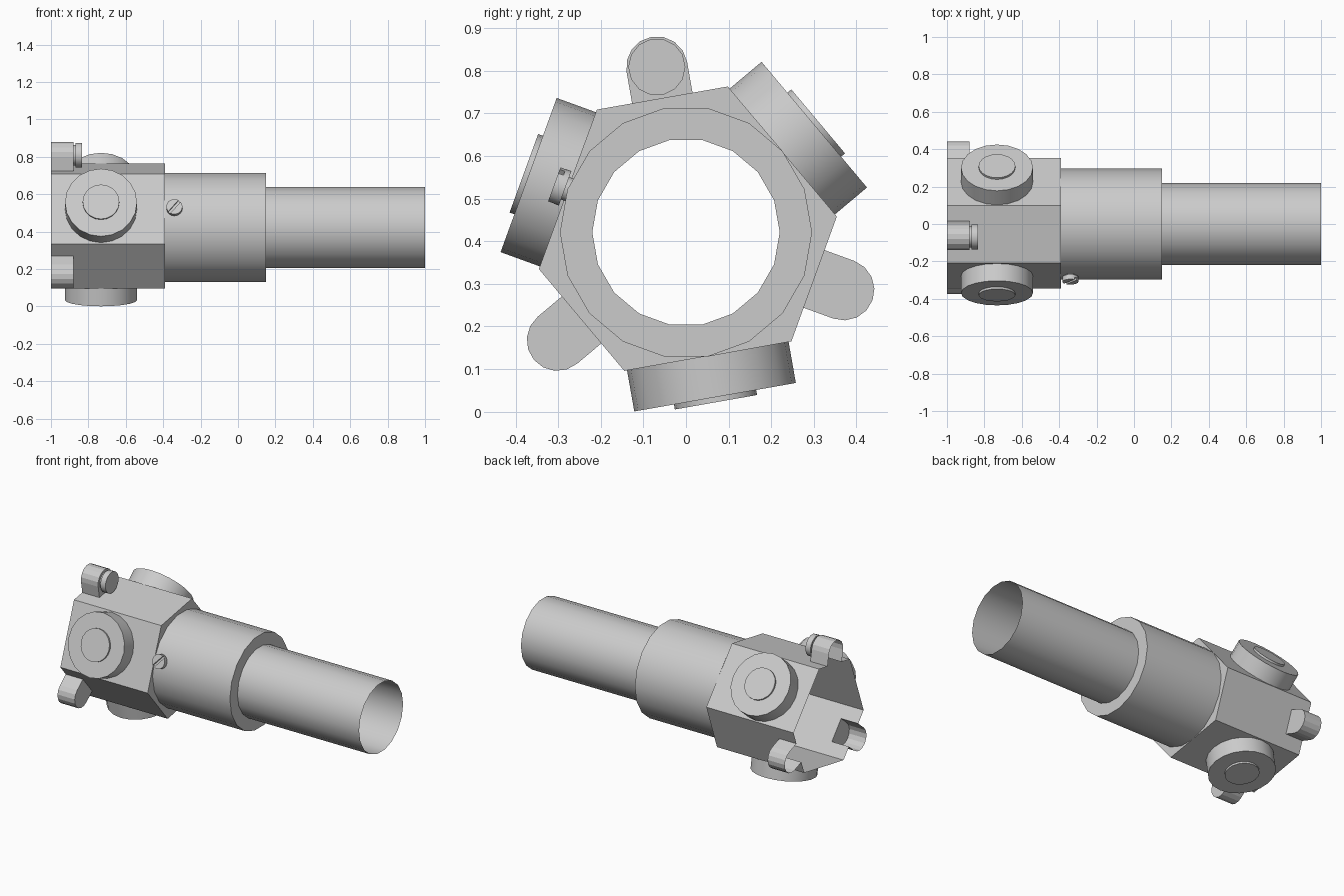
import bpy, bmesh, math
from mathutils import Matrix, Vector

if "Cube" in bpy.data.objects:
    bpy.data.objects.remove(bpy.data.objects["Cube"])

CZ = 0.421                       # height of the main axis
LUGS, KNOBS = (100, 220, 340), (40, 160, 280)
LUG_D, KNOB_D = 0.32, 0.295      # distance of the six walls from the axis


def finish(name, bm, smooth=True):
    bmesh.ops.remove_doubles(bm, verts=bm.verts, dist=1e-5)
    bmesh.ops.recalc_face_normals(bm, faces=bm.faces)
    me = bpy.data.meshes.new(name)
    bm.to_mesh(me)
    bm.free()
    ob = bpy.data.objects.new(name, me)
    bpy.context.collection.objects.link(ob)
    if smooth:
        bpy.ops.object.select_all(action='DESELECT')
        ob.select_set(True)
        bpy.context.view_layer.objects.active = ob
        bpy.ops.object.shade_smooth_by_angle(angle=math.radians(32))
    return ob


def axial(d=0, ang=0):
    """Frame whose z runs along world x, shifted d outward at ang."""
    a = math.radians(ang)
    m = Matrix(((0, 0, 1, 0), (1, 0, 0, d * math.cos(a)),
                (0, 1, 0, CZ + d * math.sin(a)), (0, 0, 0, 1)))
    return m


def radial(x, ang):
    """Frame at axis position x whose z points outward at ang."""
    a = math.radians(ang)
    c, s = math.cos(a), math.sin(a)
    return Matrix(((1, 0, 0, x), (0, s, c, 0), (0, -c, s, CZ), (0, 0, 0, 1)))


def lathe(name, profile, sides, frame, caps=(True, True)):
    bm = bmesh.new()
    rings = []
    for r, h in profile:
        rings.append([bm.verts.new(frame @ Vector((r * math.cos(k * math.tau / sides),
                      r * math.sin(k * math.tau / sides), h))) for k in range(sides)])
    for a, b in zip(rings, rings[1:]):
        for k in range(sides):
            j = (k + 1) % sides
            bm.faces.new((a[k], a[j], b[j], b[k]))
    if caps[0]:
        bm.faces.new(rings[0])
    if caps[1]:
        bm.faces.new(rings[-1])
    return finish(name, bm)


def at(ang, d, t=0):
    """Cross-section point d outward at ang and t sideways."""
    a = math.radians(ang)
    return (d * math.cos(a) - t * math.sin(a), CZ + d * math.sin(a) + t * math.cos(a))


def sheet(bm, pts, x0, x1, closed=True):
    for k in range(len(pts) if closed else len(pts) - 1):
        p, q = pts[k], pts[(k + 1) % len(pts)]
        bm.faces.new([bm.verts.new(v) for v in
                      ((x0, *p), (x0, *q), (x1, *q), (x1, *p))])


# Six-sided hollow housing, with three rounded lugs at its open end
def corner(ang, d, d2):          # where wall ang meets wall ang + 60
    t = (d2 - d * 0.5) / math.sin(math.radians(60))
    return at(ang, d, t)


hexagon, lobed = [], []
lobes = []
for ang in sorted(LUGS + KNOBS):
    lug = ang in LUGS
    d, d2 = (LUG_D, KNOB_D) if lug else (KNOB_D, LUG_D)
    if lug:
        w, c = 0.072, 0.394
        arc = [math.radians(-90 + 22.5 * k) for k in range(9)]
        lobe = [at(ang, LUG_D, -w)]
        lobe += [at(ang, c + w * math.cos(f), w * math.sin(f)) for f in arc]
        lobe += [at(ang, LUG_D, w)]
        lobes.append(lobe)
        lobed += lobe
    hexagon.append(corner(ang, d, d2))
    lobed.append(hexagon[-1])

bm = bmesh.new()
sheet(bm, lobed, -1, -0.88)
sheet(bm, hexagon, -0.88, -0.39)
for lobe in lobes:
    bm.faces.new([bm.verts.new((-0.88, *p)) for p in lobe])
finish("housing", bm, smooth=False)

# Ring plate closing the housing around the sleeve
bm = bmesh.new()
ring = [at(20 * k, 0.296) for k in range(18)]
for loop in (hexagon, ring):
    vs = [bm.verts.new((-0.39, *p)) for p in loop]
    for k in range(len(vs)):
        bm.edges.new((vs[k], vs[(k + 1) % len(vs)]))
bmesh.ops.triangle_fill(bm, edges=bm.edges, use_beauty=True, normal=(1, 0, 0))
finish("housing_plate", bm, smooth=False)

# Stepped open tube
lathe("tube", [(0.296, -0.39), (0.296, 0.15), (0.22, 0.15), (0.22, 1.0)],
      18, axial(), (False, False))

# Round knobs with a raised centre
for i, ang in enumerate(KNOBS):
    lathe(f"knob_{i}", [(0.1925, KNOB_D), (0.1925, 0.393), (0.098, 0.393), (0.098, 0.405)],
          20, radial(-0.7325, ang))

# Pin on the top lug
lathe("lug_pin", [(0.056, -0.88), (0.056, -0.868), (0.067, -0.868), (0.067, -0.833)],
      14, axial(0.394, 100))

# Slotted screw on the sleeve: shank, base and two half heads
fr = radial(-0.34, 160)
lathe("screw_shank", [(0.028, 0.27), (0.028, 0.302), (0.043, 0.302), (0.043, 0.316)], 16, fr)
for side in (0, 180):
    bm = bmesh.new()
    pts = []
    for k in range(9):
        f = math.radians(10 + 20 * k)
        g = f + math.radians(side + 50)
        pts.append((0.043 * math.cos(g), 0.043 * math.sin(g)))
    lo = [bm.verts.new(fr @ Vector((*p, 0.316))) for p in pts]
    hi = [bm.verts.new(fr @ Vector((*p, 0.329))) for p in pts]
    for k in range(9):
        j = (k + 1) % 9
        bm.faces.new((lo[k], lo[j], hi[j], hi[k]))
    bm.faces.new(hi)
    bm.faces.new(lo)
    finish(f"screw_head_{side}", bm)
